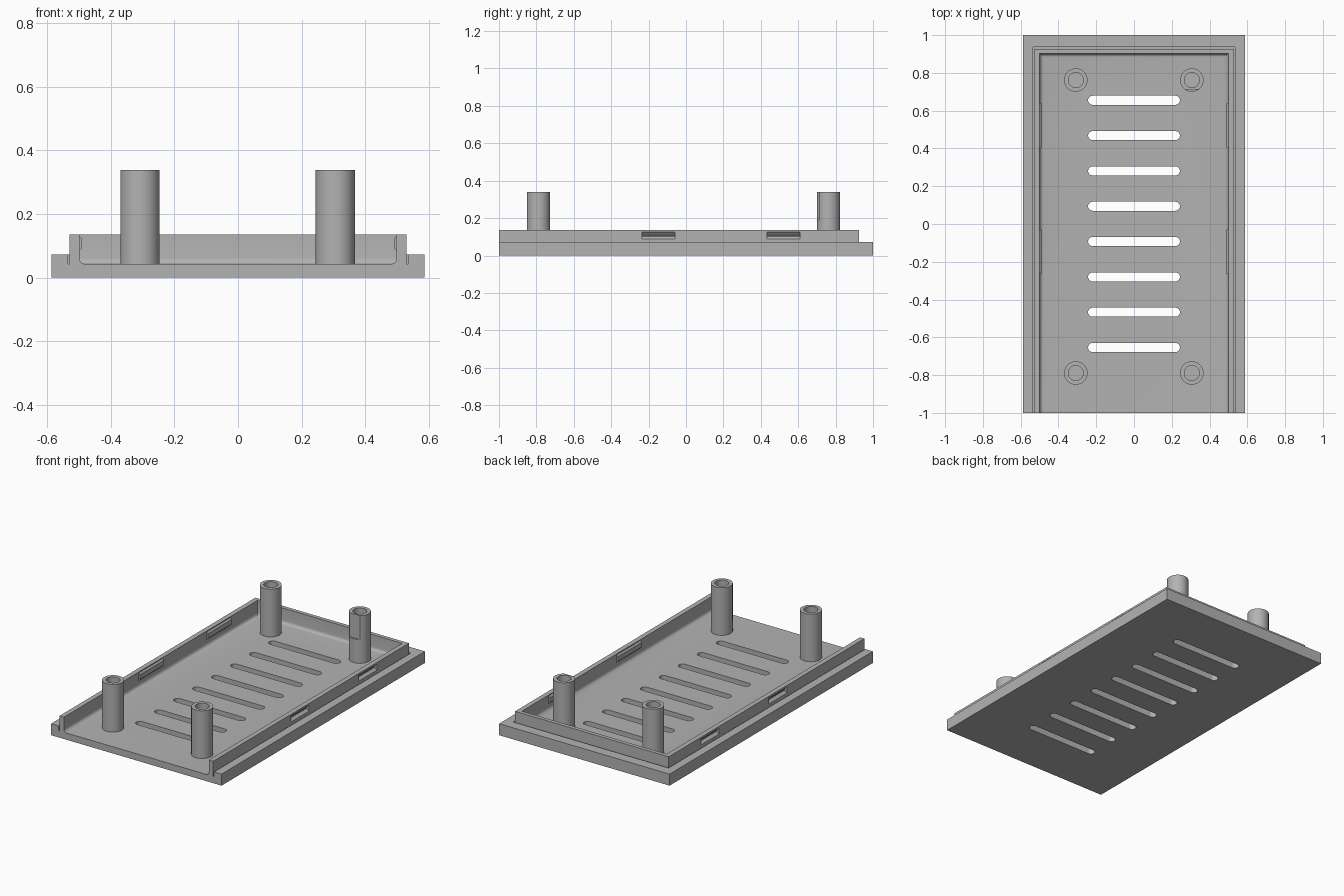
import bpy, bmesh, math
from mathutils import Vector

if "Cube" in bpy.data.objects:
    bpy.data.objects.remove(bpy.data.objects["Cube"])

grey = bpy.data.materials.new("plain grey")
grey.use_nodes = True
colour = (0.45, 0.45, 0.45, 1)
grey.diffuse_color = colour
grey.node_tree.nodes["Principled BSDF"].inputs["Base Color"].default_value = colour


def finish(name, bm):
    bmesh.ops.recalc_face_normals(bm, faces=bm.faces)
    mesh = bpy.data.meshes.new(name)
    bm.to_mesh(mesh)
    bm.free()
    mesh.materials.append(grey)
    obj = bpy.data.objects.new(name, mesh)
    bpy.context.collection.objects.link(obj)
    return obj


def prism(name, points, direction):
    """Extrude a closed outline along a direction."""
    bm = bmesh.new()
    face = bm.faces.new([bm.verts.new(p) for p in points])
    ext = bmesh.ops.extrude_face_region(bm, geom=[face])["geom"]
    verts = [v for v in ext if isinstance(v, bmesh.types.BMVert)]
    bmesh.ops.translate(bm, verts=verts, vec=Vector(direction))
    return finish(name, bm)


def box(name, x, y0, y1, z0, z1):
    outline = [(-x, y0, z0), (x, y0, z0), (x, y1, z0), (-x, y1, z0)]
    return prism(name, outline, (0, 0, z1 - z0))


def cylinder(name, x, y, r, z0, z1, n=48):
    ring = [(x + r * math.cos(i * math.tau / n), y + r * math.sin(i * math.tau / n), z0)
            for i in range(n)]
    return prism(name, ring, (0, 0, z1 - z0))


def combine(target, tool, operation="DIFFERENCE"):
    mod = target.modifiers.new("combine", "BOOLEAN")
    mod.operation, mod.solver, mod.object = operation, "EXACT", tool
    bpy.context.view_layer.objects.active = target
    bpy.ops.object.modifier_apply(modifier=mod.name)
    bpy.data.objects.remove(tool)


def smooth(obj, angle=30):
    bpy.ops.object.select_all(action="DESELECT")
    obj.select_set(True)
    bpy.context.view_layer.objects.active = obj
    bpy.ops.object.shade_smooth_by_angle(angle=math.radians(angle))


FLOOR, LEDGE, RIM, TOP = 0.042, 0.072, 0.136, 0.339

# Tray: ledge plate, groove and raised wall, running past the open front
tray = box("tray", 0.587, -1.1, 1, 0, LEDGE)
combine(tray, box("pocket", 0.535, -1.2, 0.936, FLOOR, 0.3))
combine(tray, box("wall", 0.529, -1.1, 0.926, 0.02, RIM), "UNION")

# Cavity with rounded lower edges
cavity = box("cavity", 0.499, -1.2, 0.902, FLOOR, 0.3)
bm = bmesh.new()
bm.from_mesh(cavity.data)
edges = [e for e in bm.edges
         if all(v.co.z < 0.1 for v in e.verts) and any(v.co.y > 0 for v in e.verts)]
bmesh.ops.bevel(bm, geom=edges, offset=0.02, segments=5, profile=0.5, affect="EDGES")
bm.to_mesh(cavity.data)
bm.free()
combine(tray, cavity)

# Trim the front flush
combine(tray, box("front_trim", 1, -1.3, -1, -0.5, 0.5))

# Rounded ventilation slots
for row in range(8):
    y, r = 0.655 - row * 0.187, 0.024
    outline = []
    for side, start in ((1, -90), (-1, 90)):
        for i in range(13):
            a = math.radians(start + i * 15)
            outline.append((side * 0.219 + r * math.cos(a), y + r * math.sin(a), -0.1))
    combine(tray, prism("slot", outline, (0, 0, 0.3)))

# Snap recesses outside the side walls, with matching ridges inside
for side, label in ((1, "left"), (-1, "right")):
    for y, place in ((0.521, "rear"), (-0.147, "front")):
        recess = [(0.54, 0.088), (0.529, 0.088), (0.513, 0.102),
                  (0.513, 0.108), (0.529, 0.125), (0.54, 0.125)]
        combine(tray, prism("recess", [(side * x, y - 0.089, z) for x, z in recess],
                            (0, 0.178, 0)))
        ridge = [(0.505, 0.083), (0.499, 0.083), (0.490, 0.092),
                 (0.490, 0.121), (0.499, 0.130), (0.505, 0.130)]
        prism(f"{place}_{label}_snap_ridge",
              [(side * x, y - 0.117, z) for x, z in ridge], (0, 0.234, 0))
smooth(tray, 25)

# Hollow mounting posts
for x, label in ((0.306, "left"), (-0.308, "right")):
    for y, place in ((0.762, "rear"), (-0.789, "front")):
        post = cylinder(f"{place}_{label}_post", x, y, 0.062, FLOOR - 0.01, TOP)
        combine(post, cylinder("bore", x, y, 0.04, FLOOR + 0.005, 0.5))
        if x > 0 and y > 0:
            # Flat relief on the upper half of one post
            combine(post, box("relief", 0.5, 0.6, y - 0.051, 0.19, 0.5))
        smooth(post)
